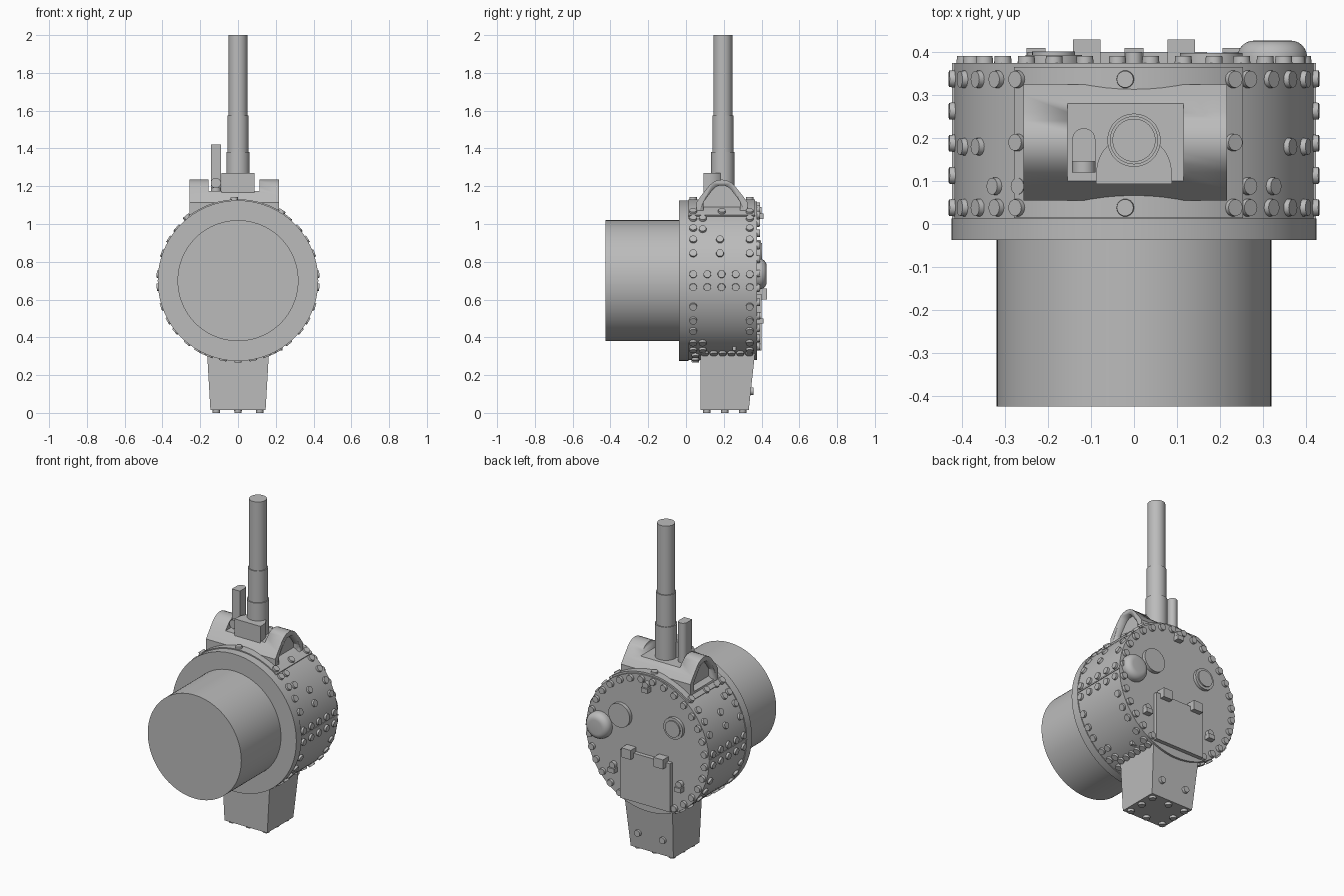
import bpy, bmesh, math
from mathutils import Vector, Matrix

cube = bpy.data.objects.get("Cube")
if cube:
    bpy.data.objects.remove(cube, do_unlink=True)

grey = bpy.data.materials.new("plain grey")
grey.use_nodes = True
grey.diffuse_color = (0.5, 0.5, 0.5, 1)
grey.node_tree.nodes["Principled BSDF"].inputs["Base Color"].default_value = (0.5, 0.5, 0.5, 1)

CZ, R = 0.70, 0.42          # drum axis height and radius
MID = 0.19                  # middle of the drum in depth
BACK = 0.375                # back face of the drum
UP, REAR = Vector((0, 0, 1)), Vector((0, 1, 0))


def finish(name, bm, angle=30):
    bmesh.ops.recalc_face_normals(bm, faces=bm.faces)
    mesh = bpy.data.meshes.new(name)
    bm.to_mesh(mesh)
    bm.free()
    mesh.materials.append(grey)
    ob = bpy.data.objects.new(name, mesh)
    bpy.context.collection.objects.link(ob)
    bpy.ops.object.select_all(action='DESELECT')
    ob.select_set(True)
    bpy.context.view_layer.objects.active = ob
    bpy.ops.object.shade_smooth_by_angle(angle=math.radians(angle))
    return ob


def add_cyl(bm, start, axis, length, r, r2=None, seg=64):
    turn = axis.to_track_quat('Z', 'Y').to_matrix().to_4x4()
    place = Matrix.Translation(Vector(start) + axis * length / 2) @ turn
    return bmesh.ops.create_cone(bm, cap_ends=True, segments=seg, radius1=r,
                                 radius2=r if r2 is None else r2, depth=length, matrix=place)


def add_box(bm, lo, hi):
    lo, hi = Vector(lo), Vector(hi)
    place = Matrix.Translation((lo + hi) / 2) @ Matrix.Diagonal((*(hi - lo), 1))
    return bmesh.ops.create_cube(bm, size=1, matrix=place)["verts"]


def cylinder(name, *args, **kw):
    bm = bmesh.new()
    add_cyl(bm, *args, **kw)
    return finish(name, bm)


def box(name, lo, hi):
    bm = bmesh.new()
    add_box(bm, lo, hi)
    return finish(name, bm)


def prism(name, outline, offset):
    bm = bmesh.new()
    face = bm.faces.new([bm.verts.new(p) for p in outline])
    out = bmesh.ops.extrude_face_region(bm, geom=[face])["geom"]
    bmesh.ops.translate(bm, vec=offset, verts=[v for v in out if isinstance(v, bmesh.types.BMVert)])
    return finish(name, bm)


def cut(ob, cutter):
    mod = ob.modifiers.new("cut", 'BOOLEAN')
    mod.operation, mod.solver, mod.object = 'DIFFERENCE', 'EXACT', cutter
    bpy.context.view_layer.objects.active = ob
    bpy.ops.object.modifier_apply(modifier=mod.name)
    bpy.data.objects.remove(cutter, do_unlink=True)


def rivets(name, spots, r=0.021, height=0.016):
    bm = bmesh.new()
    for pos, axis in spots:
        add_cyl(bm, Vector(pos) - axis * 0.004, axis, height, r, r * 0.93, 14)
    finish(name, bm)


def radial(deg, y, radius=R):
    t = math.radians(deg)
    d = Vector((math.cos(t), 0, math.sin(t)))
    return d * radius + Vector((0, y, CZ)), d


# Drum, front flange and front cylinder
cylinder("drum", (0, 0, CZ), REAR, BACK, R, seg=72)
cylinder("front_flange", (0, -0.037, CZ), REAR, 0.05, 0.425, seg=96)
cylinder("front_cylinder", (0, -0.425, CZ), REAR, 0.4, 0.32, seg=96)

# Thin seam strips along both sides
for side in (-1, 1):
    x = side * R
    box("side_seam", (x - 0.004, 0.01, CZ + 0.002), (x + 0.004, BACK, CZ + 0.01))

# Rivets around the drum, mirrored left and right
rows = [(a, y) for a in (20, 31, 41, 51, -19, -30, -39, -51, -60) for y in (0.038, 0.337)]
rows += [(a, 0.038 + i * 0.075) for a in (4.7, -4.7) for i in range(5)]
rows += [(20, 0.18), (31, 0.18), (40, 0.088), (51, 0.088), (-51, 0.088), (-60, 0.088)]
rows += [(a, 0.05) for a in (-69, -79)]
rows += [(-65, 0.1 + i * 0.047) for i in range(6)]
spots = [radial(a, y) for a, y in rows] + [radial(180 - a, y) for a, y in rows]
rivets("drum_rivets", spots + [radial(-90, 0.05)])
box("side_tab", (0.2, 0.245, 0.33), (0.235, 0.265, 0.36))

# Curved plate under the mast saddle
arc = [math.radians(54 + i * 4.5) for i in range(18)]
outer = [(0.431 * math.cos(t), 0.014, CZ + 0.431 * math.sin(t)) for t in arc]
inner = [(0.40 * math.cos(t), 0.014, CZ + 0.40 * math.sin(t)) for t in reversed(arc)]
prism("saddle_plate", outer + inner, (0, 0.352, 0))
plate_spots = [radial(math.degrees(math.acos(x / 0.43)), y, 0.43)
               for x in (-0.27, 0.23) for y in (0.038, MID, 0.337)]
plate_spots += [radial(92.7, y, 0.43) for y in (0.038, 0.337)]
rivets("saddle_plate_rivets", plate_spots)

# Mast saddle: rounded ridge with hollow ends and a notch on top
half = [(0.135, 1.04), (0.135, 1.115), (0.11, 1.15), (0.07, 1.2), (0.05, 1.219), (0.026, 1.231)]
ridge = half + [(0, 1.235)] + [(-y, z) for y, z in reversed(half)]
saddle = prism("mast_saddle", [(-0.257, MID + y, z) for y, z in ridge], (0.474, 0, 0))
for x in (-0.27, 0.18):
    hollow = [(x, MID + y * 0.72, 1.115 + (z - 1.115) * 0.75) for y, z in ridge]
    cut(saddle, prism("hollow_cutter", hollow, (0.05, 0, 0)))
cut(saddle, box("notch_cutter", (-0.155, 0.085, 1.175), (0.115, 0.292, 1.3)))

# Mast foot block with a round back, and the stepped mast
bm = bmesh.new()
add_box(bm, (-0.088, 0.093, 1.16), (0.088, 0.125, 1.27))
add_cyl(bm, (0, 0.12, 1.16), UP, 0.11, 0.0875, seg=48)
for v in bm.verts:
    v.co.y = max(v.co.y, 0.093)
finish("mast_foot", bm)
for name, z0, z1, r in (("mast_base", 1.13, 1.38, 0.062), ("mast_middle", 1.37, 1.575, 0.056),
                        ("mast_top", 1.57, 2.0, 0.05)):
    cylinder(name, (0, 0.195, z0), UP, z1 - z0, r, seg=48)

# Short rod beside the mast, with a rounded foot
bm = bmesh.new()
add_cyl(bm, (-0.117, 0.196, 1.16), UP, 0.26, 0.027, seg=32)
add_box(bm, (-0.144, 0.146, 1.19), (-0.09, 0.196, 1.42))
add_cyl(bm, (-0.117, 0.12, 1.217), REAR, 0.06, 0.027, seg=32)
finish("short_rod", bm)

# Back rivet ring, left open where the leg meets the drum
ring = [radial(i * 11.25 + 5.6, BACK, 0.395) for i in range(32)]
rivets("back_rivets", [(p, REAR) for p, d in ring if abs(p.x) > 0.17 or p.z > CZ], height=0.02)

# Domed cap, flat disc and ringed port on the back
bm = bmesh.new()
add_cyl(bm, (0.322, 0.36, 0.735), REAR, 0.067, 0.081)
rim = [e for e in bm.edges if all(v.co.y > 0.4 for v in e.verts)]
bmesh.ops.bevel(bm, geom=rim, offset=0.038, segments=6, profile=0.5, affect='EDGES')
finish("domed_cap", bm, 40)
cylinder("flat_disc", (0.18, 0.36, 0.835), REAR, 0.038, 0.073)
cylinder("port_rim", (-0.187, 0.36, 0.85), REAR, 0.034, 0.066)
cylinder("port_cover", (-0.187, 0.36, 0.85), REAR, 0.042, 0.05)

# Three small clamps: a lug with a cross pin
for x, z in ((0, 1.045), (0.228, 0.49), (-0.228, 0.49)):
    box("clamp_lug", (x - 0.022, 0.37, z - 0.018), (x + 0.022, 0.41, z + 0.01))
    cylinder("clamp_pin", (x, 0.37, z + 0.024), REAR, 0.03, 0.02, seg=20)

# Hatch with two hinge blocks
box("hatch", (-0.17, 0.36, 0.33), (0.17, 0.4, 0.63))
for x in (-0.11, 0.11):
    box("hinge_block", (x - 0.032, 0.37, 0.6), (x + 0.032, 0.43, 0.658))

# Tapered leg with its rivets
bm = bmesh.new()
for v in add_box(bm, (-0.166, 0.077, 0.014), (0.166, 0.37, 0.36)):
    if v.co.z < 0.1:
        v.co.x *= 0.88
        v.co.y = min(v.co.y, 0.332)
finish("leg", bm)
under = [((x, y, 0.014), -UP) for x in (-0.115, 0, 0.115) for y in (0.11, 0.205, 0.3)
         if x or y != 0.205]
rivets("leg_bottom_rivets", under, height=0.018)
rivets("leg_back_bolts", [((x, 0.344, 0.115), REAR) for x in (-0.085, 0.085)], height=0.018)
